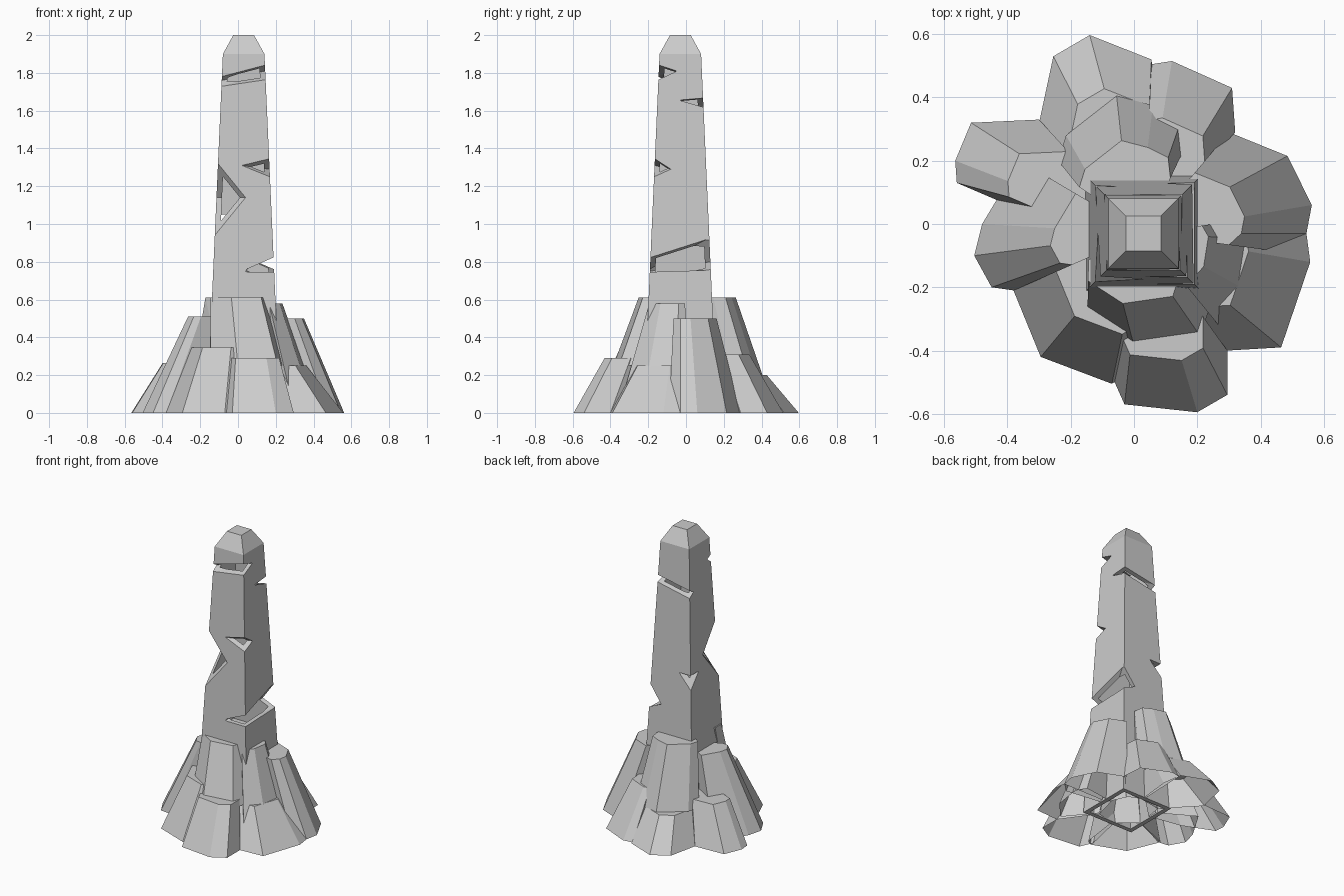
import bpy, bmesh
from mathutils import Vector

cube = bpy.data.objects.get("Cube")
if cube:
    bpy.data.objects.remove(cube, do_unlink=True)

# One plain stone colour
stone = bpy.data.materials.new("grey_stone")
stone.use_nodes = True
GREY = (0.6, 0.6, 0.6, 1)
stone.diffuse_color = GREY
stone.node_tree.nodes["Principled BSDF"].inputs["Base Color"].default_value = GREY

AXIS = Vector((0.03, -0.03, 0))  # vertical axis of the pillar


def hull_object(name, points, floor=None):
    """Flat-faced convex block around the points, left open at the floor height if given."""
    bm = bmesh.new()
    for point in points:
        bm.verts.new(point)
    result = bmesh.ops.convex_hull(bm, input=bm.verts[:])
    unused = {g for g in result["geom_interior"] + result["geom_unused"]
              if isinstance(g, bmesh.types.BMVert)}
    bmesh.ops.delete(bm, geom=list(unused), context="VERTS")
    bmesh.ops.dissolve_limit(bm, angle_limit=0.01, verts=bm.verts[:], edges=bm.edges[:])
    bmesh.ops.recalc_face_normals(bm, faces=bm.faces[:])
    if floor is not None:
        under = [f for f in bm.faces if all(v.co.z < floor + 0.001 for v in f.verts)]
        bmesh.ops.delete(bm, geom=under, context="FACES")
    mesh = bpy.data.meshes.new(name)
    bm.to_mesh(mesh)
    bm.free()
    mesh.materials.append(stone)
    obj = bpy.data.objects.new(name, mesh)
    bpy.context.collection.objects.link(obj)
    return obj


def frustum(name, profile):
    """Square tower from (half width, height) pairs."""
    return hull_object(name, [
        AXIS + Vector((sx * half, sy * half, z))
        for half, z in profile for sx in (-1, 1) for sy in (-1, 1)])


def subtract(target, cutter):
    cutter.hide_render = True
    cut = target.modifiers.new(cutter.name, "BOOLEAN")
    cut.operation = "DIFFERENCE"
    cut.solver = "EXACT"
    cut.object = cutter
    return cutter


def notch(tips, mouth):
    """Cut a wedge: the tips are its deep line, the mouth its open outer corners."""
    a, b = map(Vector, tips)
    middle = (a + b) / 2
    points = [middle + (Vector(p) - middle) * 1.2 for p in (a, b, *mouth)]
    return subtract(pillar, hull_object("notch_cutter", points))


def corner(sx, sy, z):
    """Point on a vertical corner of the pillar."""
    half = 0.195 - 0.0447 * z
    return AXIS + Vector((sx * half, sy * half, z))


def on_front(x, z, side=-1):
    return (x, corner(1, side, z).y, z)


def on_side(y, z, side=1):
    return (corner(side, 1, z).x, y, z)


# Hollow tapered square pillar with a blunt cap
pillar = frustum("pillar", [(0.195, 0), (0.11, 1.9), (0.055, 2)])
hollow = frustum("hollow_cutter", [(0.17, -0.1), (0.081, 1.89), (0.042, 1.97)])

# Chipped notches
cutters = [
    subtract(pillar, hollow),
    # across the front near the cap
    notch([on_side(-0.05, 1.81), on_side(-0.11, 1.76, -1)],
          [corner(-1, -1, 1.78), corner(-1, -1, 1.73),
           corner(1, -1, 1.84), corner(1, -1, 1.765)]),
    # across the back near the cap
    notch([on_side(-0.03, 1.655), on_side(0.05, 1.6, -1)],
          [corner(1, 1, 1.665), corner(1, 1, 1.62),
           corner(-1, 1, 1.62), corner(-1, 1, 1.57)]),
    # single corners
    notch([on_front(0.02, 1.31), on_side(-0.08, 1.29)],
          [corner(1, -1, 1.345), corner(1, -1, 1.25)]),
    notch([on_front(0.04, 1.14), on_side(-0.02, 1.14, -1)],
          [corner(-1, -1, 1.32), corner(-1, -1, 0.94)]),
    notch([on_front(-0.03, 1.05, 1), on_side(0.03, 1.05, -1)],
          [corner(-1, 1, 1.05), corner(-1, 1, 0.95)]),
    # across the side, low down
    notch([on_front(0.04, 0.75), on_front(0.1, 0.8, 1)],
          [corner(1, -1, 0.815), corner(1, -1, 0.75),
           corner(1, 1, 0.915), corner(1, 1, 0.76)]),
]

# Bake the cuts and drop the cutters
bpy.context.view_layer.update()
evaluated = pillar.evaluated_get(bpy.context.evaluated_depsgraph_get())
carved = bpy.data.meshes.new_from_object(evaluated)
pillar.modifiers.clear()
pillar.data = carved
carved.materials.clear()
carved.materials.append(stone)
for polygon in carved.polygons:
    polygon.material_index = 0
for cutter in cutters:
    bpy.data.objects.remove(cutter, do_unlink=True)


def rock(name, height, taper, outline, base=0, pivot=AXIS):
    """Leaning rock: an outer outline at the base, drawn in towards the pivot at the top."""
    outer = [Vector((x, y, 0)) for x, y in outline]
    ends = (outer[0], outer[-1])
    bottom = outer + [AXIS.lerp(p, 0.4) for p in ends]
    top = [pivot.lerp(p, taper) for p in outer] + [AXIS.lerp(p, 0.25) for p in ends]
    hull_object(name, [p + Vector((0, 0, base)) for p in bottom]
                + [p + Vector((0, 0, height)) for p in top], floor=base)


# Low outer rocks
rock("front_rock", 0.29, 0.71,
     [(-0.07, -0.48), (-0.03, -0.57), (0.2, -0.595), (0.295, -0.54), (0.295, -0.4)])
rock("front_right_rock", 0.345, 0.67,
     [(-0.385, -0.2), (-0.295, -0.42), (-0.07, -0.505), (-0.03, -0.48)])
rock("right_rock", 0.51, 0.55,
     [(-0.38, -0.21), (-0.45, -0.2), (-0.505, -0.1), (-0.48, 0), (-0.45, 0.04), (-0.36, 0.2)])
rock("back_right_rock", 0.265, 0.72,
     [(-0.35, 0.04), (-0.56, 0.13), (-0.565, 0.2), (-0.515, 0.32), (-0.3, 0.33)])
rock("back_rock", 0.2, 0.73,
     [(-0.3, 0.32), (-0.255, 0.53), (-0.14, 0.597), (0.055, 0.52), (0.075, 0.38)])
rock("back_left_rock", 0.31, 0.67,
     [(0.06, 0.42), (0.055, 0.505), (0.12, 0.515), (0.31, 0.43), (0.32, 0.29)])
rock("left_rock", 0.5, 0.6,
     [(0.3, 0.29), (0.485, 0.215), (0.562, 0.06), (0.545, -0.03), (0.48, -0.09)])
rock("front_left_rock", 0.25, 0.63,
     [(0.545, -0.03), (0.557, -0.12), (0.465, -0.39), (0.295, -0.4)])

# Tall inner rocks
rock("tall_front_rock", 0.61, 0.75,
     [(-0.145, -0.2), (-0.147, -0.29), (0, -0.385), (0.21, -0.355), (0.24, -0.26)],
     base=0.25, pivot=Vector((-0.14, 0.15, 0)))
rock("tall_back_rock", 0.61, 0.72,
     [(-0.24, 0.2), (-0.215, 0.28), (-0.055, 0.405), (0.06, 0.375), (0.15, 0.33), (0.16, 0.24)],
     base=0.2, pivot=Vector((0, -0.1, 0)))
rock("tall_left_rock", 0.58, 0.5,
     [(0.4, 0.02), (0.44, -0.05), (0.41, -0.24), (0.3, -0.36)])
